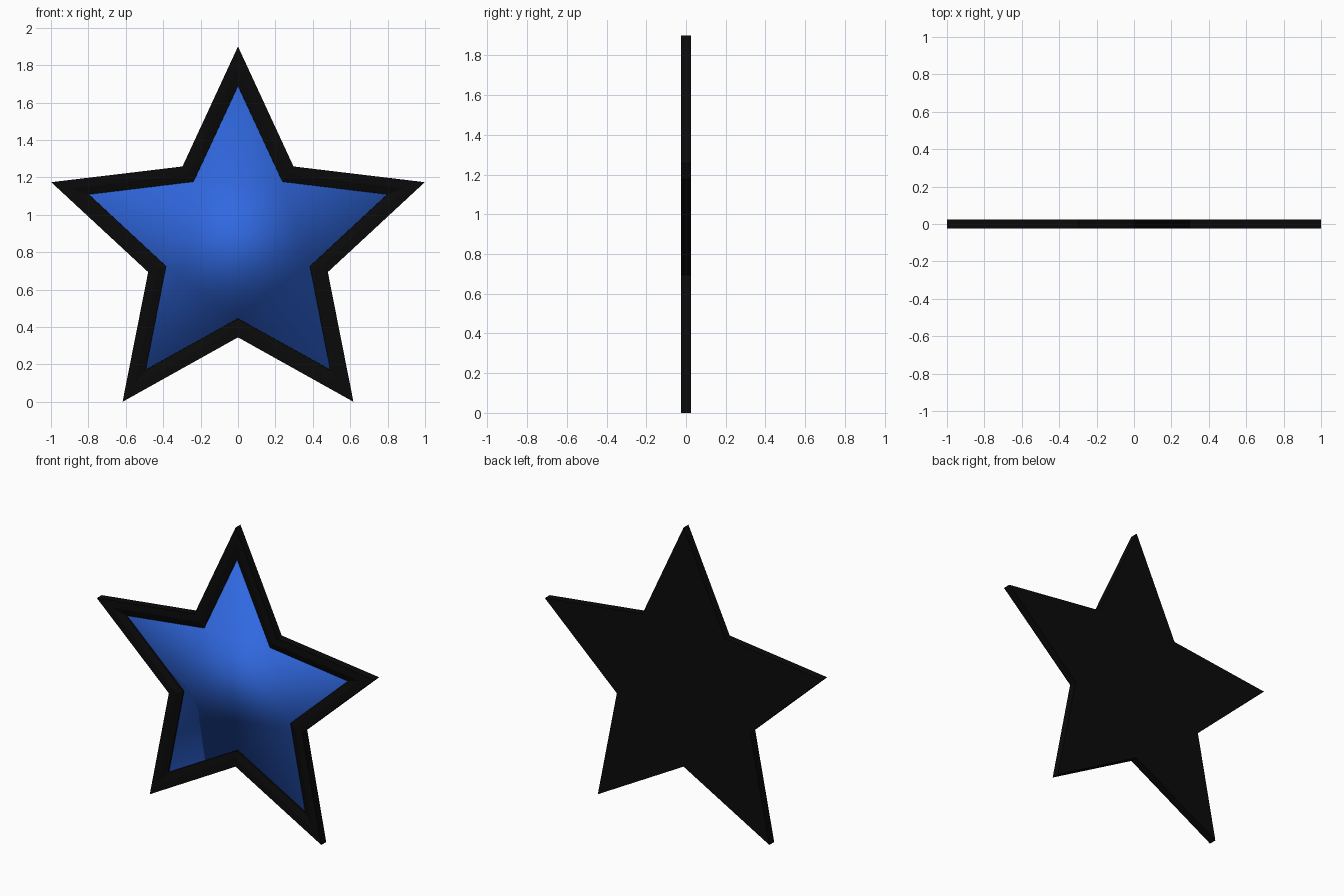
import bpy, bmesh, math

if "Cube" in bpy.data.objects:
    bpy.data.objects.remove(bpy.data.objects["Cube"])

CZ = 0.85  # height of the star centre


def material(name, rgb):
    m = bpy.data.materials.new(name)
    m.diffuse_color = (*rgb, 1)
    m.use_nodes = True
    m.node_tree.nodes["Principled BSDF"].inputs["Base Color"].default_value = m.diffuse_color
    return m


def star_ring(bm, tip, notch, y):
    # ten-point star outline in the XZ plane
    ring = []
    for i in range(10):
        a = i * math.pi / 5
        r = notch if i % 2 else tip
        ring.append(bm.verts.new((r * math.sin(a), y, CZ + r * math.cos(a))))
    return ring


def star_solid(name, levels, mat, smooth):
    # stacked star outlines, capped at both ends
    bm = bmesh.new()
    rings = [star_ring(bm, *lv) for lv in levels]
    for a, b in zip(rings, rings[1:]):
        for i in range(10):
            j = (i + 1) % 10
            bm.faces.new((a[i], a[j], b[j], b[i]))
    bm.faces.new(rings[0])
    bm.faces.new(rings[-1])
    bmesh.ops.recalc_face_normals(bm, faces=bm.faces)
    for f in bm.faces:
        f.smooth = smooth
    me = bpy.data.meshes.new(name)
    bm.to_mesh(me)
    bm.free()
    ob = bpy.data.objects.new(name, me)
    bpy.context.collection.objects.link(ob)
    me.materials.append(mat)
    return ob


black = material("black", (0.003, 0.003, 0.003))
blue = material("blue", (0.03, 0.14, 0.75))

# frame: flat back, outer wall, flat rim, sloped inner lip, recessed floor
star_solid("star_frame", [
    (1.05, 0.505, 0.025),
    (1.05, 0.505, -0.025),
    (0.94, 0.452, -0.025),
    (0.84, 0.405, -0.012),
    (0.84, 0.405, 0.012),
], black, False)

# soft-shaded panel set into the frame
star_solid("star_panel", [
    (0.839, 0.4045, 0.010),
    (0.839, 0.4045, -0.004),
], blue, True)
